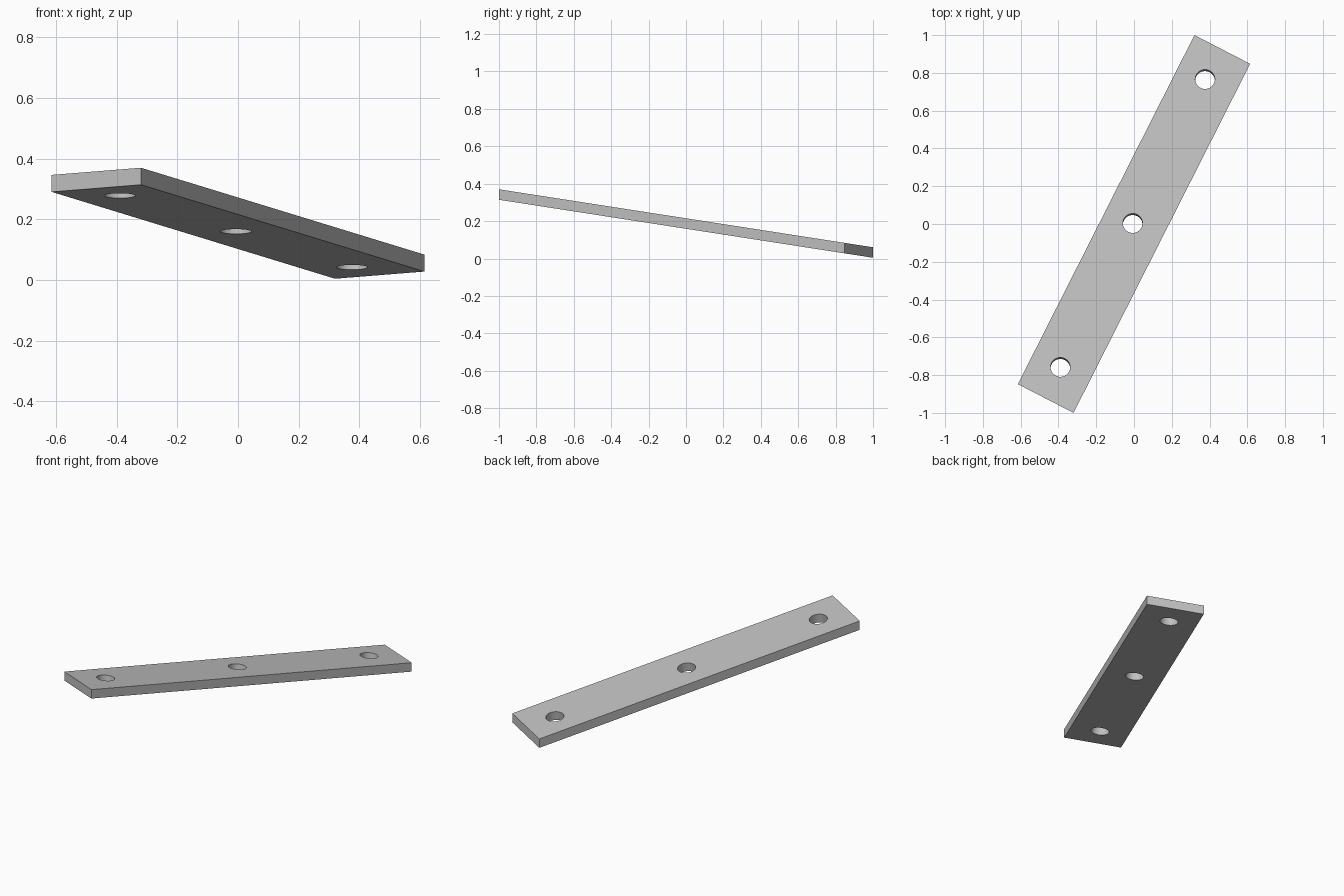
import bpy
import bmesh
from mathutils import Vector

cube = bpy.data.objects.get("Cube")
if cube:
    bpy.data.objects.remove(cube, do_unlink=True)

SLOPE = -0.155        # rise of the plate along y
MID_Z = 0.187
THICKNESS = 0.056
HOLE_RADIUS = 0.052


def mid_height(y):
    return MID_Z + SLOPE * y


# Plain grey finish
grey = bpy.data.materials.new("plain_grey")
grey.use_nodes = True
colour = (0.53, 0.53, 0.53, 1)
grey.diffuse_color = colour
grey.node_tree.nodes["Principled BSDF"].inputs["Base Color"].default_value = colour

# Sloping plate with upright sides: slanted outline extruded straight up
outline = [(0.32, 1.0), (-0.615, -0.848), (-0.32, -1.0), (0.615, 0.848)]
bm = bmesh.new()
base = bm.faces.new([bm.verts.new((x, y, mid_height(y) - THICKNESS / 2)) for x, y in outline])
top = bmesh.ops.extrude_face_region(bm, geom=[base])["geom"]
bmesh.ops.translate(bm, vec=(0, 0, THICKNESS),
                    verts=[v for v in top if isinstance(v, bmesh.types.BMVert)])
bmesh.ops.recalc_face_normals(bm, faces=bm.faces)
mesh = bpy.data.meshes.new("drilled_plate")
bm.to_mesh(mesh)
bm.free()
mesh.materials.append(grey)
plate = bpy.data.objects.new("drilled_plate", mesh)
bpy.context.collection.objects.link(plate)
bpy.context.view_layer.objects.active = plate
plate.select_set(True)

# Three round holes drilled square to the sloping face
tilt = Vector((0, 0, 1)).rotation_difference(Vector((0, -SLOPE, 1))).to_euler()
for step in (-1, 0, 1):
    y = 0.762 * step
    bpy.ops.mesh.primitive_cylinder_add(
        vertices=40, radius=HOLE_RADIUS, depth=0.3,
        location=(-0.007 + 0.383 * step, y, mid_height(y)), rotation=tilt)
    drill = bpy.context.object
    drill.name = "hole_cutter"
    drill.hide_render = True
    drill.data.materials.append(grey)
    cut = plate.modifiers.new("hole", "BOOLEAN")
    cut.operation = "DIFFERENCE"
    cut.solver = "EXACT"
    cut.object = drill
    bpy.ops.object.select_all(action="DESELECT")
    plate.select_set(True)
    bpy.context.view_layer.objects.active = plate
    bpy.ops.object.modifier_apply(modifier=cut.name)
    bpy.data.objects.remove(drill, do_unlink=True)

bpy.ops.object.shade_smooth_by_angle()
